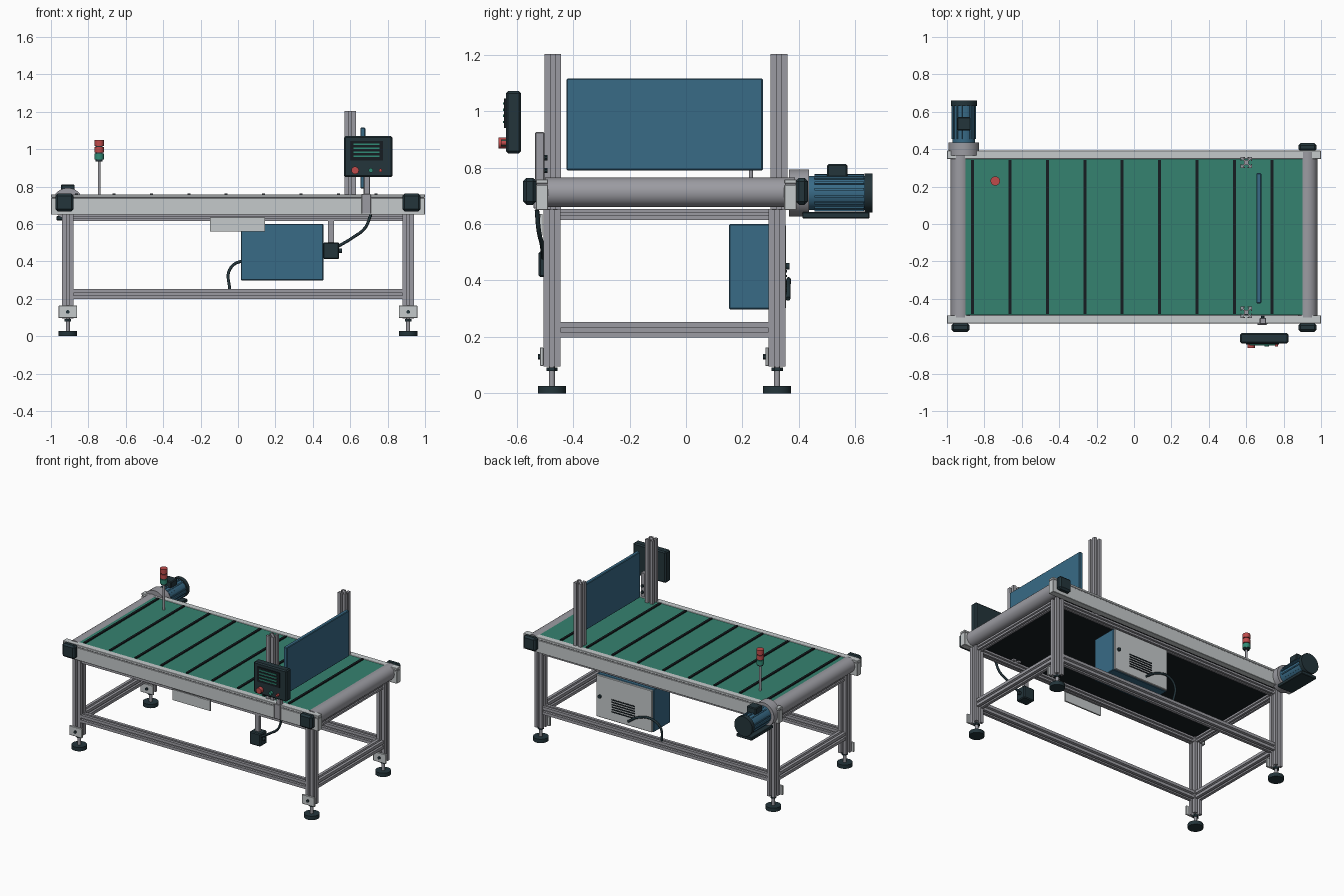
import bpy, bmesh, math
from mathutils import Vector

if "Cube" in bpy.data.objects:
    bpy.data.objects.remove(bpy.data.objects["Cube"])


def mat(name, *c):
    m = bpy.data.materials.new(name)
    m.diffuse_color = (*c, 1)
    m.use_nodes = True
    m.node_tree.nodes["Principled BSDF"].inputs["Base Color"].default_value = m.diffuse_color
    return m


STEEL = mat("aluminium grey", .33, .33, .36)
LIGHT = mat("light grey", .56, .59, .60)
GREEN = mat("belt green", .036, .225, .16)
BLUE = mat("panel blue", .04, .145, .24)
DARK = mat("dark slate", .017, .035, .043)
BLACK = mat("rubber black", .008, .012, .015)
RED = mat("signal red", .52, .07, .07)
TEAL = mat("signal green", .03, .26, .18)


def finish(name, bm, m, smooth=False):
    bmesh.ops.recalc_face_normals(bm, faces=bm.faces)
    me = bpy.data.meshes.new(name)
    bm.to_mesh(me)
    bm.free()
    ob = bpy.data.objects.new(name, me)
    bpy.context.collection.objects.link(ob)
    me.materials.append(m)
    if smooth:
        bpy.context.view_layer.objects.active = ob
        ob.select_set(True)
        bpy.ops.object.shade_smooth_by_angle(angle=math.radians(35))
        ob.select_set(False)
    return ob


def box(name, m, x, y, z, bevel=0):
    """Box from (min, max) ranges, with optional chamfer."""
    bm = bmesh.new()
    bmesh.ops.create_cube(bm, size=1)
    for v in bm.verts:
        v.co = [r[0] + (r[1] - r[0]) * (c + .5) for r, c in zip((x, y, z), v.co)]
    if bevel:
        bmesh.ops.bevel(bm, geom=bm.edges[:], offset=bevel, segments=1, affect='EDGES')
    return finish(name, bm, m)


def extrude(name, m, pts, a, b, smooth=False):
    """Extrude a cross-section from point a to point b."""
    a, b = Vector(a), Vector(b)
    d = (b - a).normalized()
    u = Vector((1, 0, 0)) if abs(d.z) > .9 else Vector((0, 0, 1))
    v = d.cross(u)
    bm = bmesh.new()
    lo, hi = [[bm.verts.new(o + u * p + v * q) for p, q in pts] for o in (a, b)]
    n = len(pts)
    for i in range(n):
        j = (i + 1) % n
        bm.faces.new((lo[i], lo[j], hi[j], hi[i]))
    bm.faces.new(lo[::-1])
    bm.faces.new(hi)
    return finish(name, bm, m, smooth)


def rod(name, m, a, b, r, n=24):
    pts = [(r * math.cos((i + .5) * math.tau / n), r * math.sin((i + .5) * math.tau / n)) for i in range(n)]
    return extrude(name, m, pts, a, b, n > 10)


def slot_bar(name, a, b, h):
    """Slotted square aluminium bar of half width h."""
    side = [(-1, -1), (-.25, -1), (-.25, -.82), (-.5, -.82), (-.27, -.42),
            (.27, -.42), (.5, -.82), (.25, -.82), (.25, -1)]
    pts = []
    for k in range(4):
        for x, y in side:
            for _ in range(k):
                x, y = -y, x
            pts.append((x * h, y * h))
    return extrude(name, STEEL, pts, a, b)


def cable(name, pts, r):
    cu = bpy.data.curves.new(name, 'CURVE')
    cu.dimensions = '3D'
    cu.bevel_depth, cu.bevel_resolution, cu.resolution_u = r, 2, 8
    cu.use_fill_caps = True
    sp = cu.splines.new('BEZIER')
    sp.bezier_points.add(len(pts) - 1)
    for bp, p in zip(sp.bezier_points, pts):
        bp.co = p
        bp.handle_left_type = bp.handle_right_type = 'AUTO'
    tmp = bpy.data.objects.new(name + "_path", cu)
    bpy.context.collection.objects.link(tmp)
    bpy.context.view_layer.update()
    me = bpy.data.meshes.new_from_object(tmp.evaluated_get(bpy.context.evaluated_depsgraph_get()))
    bpy.data.objects.remove(tmp)
    me.materials.clear()
    me.materials.append(DARK)
    for p in me.polygons:
        p.use_smooth = True
    bpy.context.collection.objects.link(bpy.data.objects.new(name, me))


LX, YF, YB = .91, -.475, .323

# Legs with levelling feet and floor brackets
for x in (-LX, LX):
    for y in (YF, YB):
        slot_bar("leg", (x, y, .095), (x, y, .652), .03)
        rod("foot_pad", DARK, (x, y, 0), (x, y, .027), .05)
        rod("foot_stem", STEEL, (x, y, .025), (x, y, .1), .011, 12)
        rod("foot_nut", DARK, (x, y, .079), (x, y, .092), .02, 6)
        box("foot_bracket", LIGHT, (x - .05, x + .05), (y - .042, y - .03), (.097, .163), .002)
        rod("bracket_bolt", DARK, (x, y - .05, .13), (x, y - .04, .13), .01, 8)

# Lower and upper frame bars
for z, h in ((.225, .027), (.634, .019)):
    for y in (YF, YB):
        slot_bar("long_frame_bar", (-LX + .028, y, z), (LX - .028, y, z), h)
    for x in (-LX, LX):
        slot_bar("cross_frame_bar", (x, YF + .028, z), (x, YB - .028, z), h)

# Side rails with a raised lip
for y0, y1 in ((-.532, -.488), (.348, .392)):
    box("side_rail", LIGHT, (-1, 1), (y0, y1), (.65, .739), .002)
    box("side_rail_groove", STEEL, (-.998, .998), (y0 + .003, y1 - .003), (.738, .744))
    box("side_rail_lip", LIGHT, (-1, 1), (y0, y1), (.743, .758), .002)

# Belt: green on top, black elsewhere
belt = box("belt", GREEN, (-.905, .905), (-.487, .347), (.662, .756))
belt.data.materials.append(BLACK)
for p in belt.data.polygons:
    p.material_index = 0 if p.normal.z > .5 else 1
for i in range(9):
    x = -.863 + .2 * i
    box("belt_cleat", BLACK, (x - .008, x + .008), (-.482, .342), (.75, .764))

# End rollers and bearing blocks
for x in (-.928, .928):
    rod("end_roller", STEEL, (x, -.5, .712), (x, .386, .712), .052, 40)
    for y0, y1 in ((-.577, -.53), (.388, .432)):
        if y0 > 0 and x < 0:
            continue
        box("bearing_block", DARK, (x - .049, x + .049), (y0, y1), (.668, .763), .012)

# Drive motor
mx, mz = -.91, .71
rod("gearbox", STEEL, (mx, .365, mz), (mx, .435, mz), .083, 32)
rod("motor_collar", STEEL, (mx, .43, mz), (mx, .455, mz), .055, 32)
rod("motor_body", BLUE, (mx, .425, mz), (mx, .637, mz), .061, 32)
for i in range(16):
    a = math.tau * (i + .5) / 16
    c, s = math.cos(a), math.sin(a)
    extrude("motor_fin", BLUE, [(.067 * math.cos(a + t) * k, .067 * math.sin(a + t) * k)
                                for t, k in ((-.06, .88), (-.06, 1), (.06, 1), (.06, .88))],
            (mx, .455, mz), (mx, .63, mz))
rod("motor_fan_cover", DARK, (mx, .632, mz), (mx, .66, mz), .07, 32)
box("motor_terminal_box", DARK, (mx - .037, mx + .037), (.5, .572), (.765, .812), .005)
box("motor_base", DARK, (mx - .06, mx + .06), (.412, .65), (.62, .642), .003)

# Uprights and guard panel
for y in (YF + .003, YB + .006):
    slot_bar("upright_post", (.6, y, .65), (.6, y, 1.203), .03)
box("guard_panel", BLUE, (.654, .681), (-.424, .272), (.79, 1.115), .004)

# Operator panel with screen lines and buttons
box("control_box", DARK, (.568, .825), (-.638, -.584), (.85, 1.071), .008)
box("control_screen", BLACK, (.6, .775), (-.645, -.636), (.94, 1.045))
for i in range(4):
    z = .961 + i * .022
    box("screen_line", TEAL, (.618, .757), (-.649, -.644), (z - .004, z + .004))
rod("stop_button", RED, (.626, -.664, .887), (.626, -.636, .887), .02)
rod("start_button", TEAL, (.71, -.655, .887), (.71, -.636, .887), .012, 16)
rod("reset_button", RED, (.762, -.655, .887), (.762, -.636, .887), .009, 16)
box("control_post", STEEL, (.672, .706), (-.535, -.502), (.755, .925), .003)
box("control_post_foot", STEEL, (.66, .71), (-.54, -.53), (.655, .76), .002)
for z in (.79, .835):
    rod("post_bolt", DARK, (.689, -.505, z), (.689, -.49, z), .01, 8)

# Hanging junction box and its cable
box("junction_hanger", STEEL, (.481, .512), (-.495, -.475), (.49, .63))
box("junction_box", DARK, (.455, .54), (-.522, -.445), (.412, .502), .006)
rod("cable_gland", DARK, (.538, -.485, .457), (.556, -.485, .457), .012, 12)
cable("control_cable", [(.535, -.505, .48), (.61, -.51, .525), (.68, -.522, .58), (.71, -.528, .65)], .008)

# Hanging tray plate at the front
box("tray_plate", LIGHT, (-.15, .145), (-.518, -.508), (.56, .635))
extrude("tray_gusset", LIGHT, [(.613, .05), (.635, .05), (.635, .13)],
        (0, -.523, 0), (0, -.517, 0))

# Electrical cabinet with light door, vents, lock and cable
box("cabinet_body", BLUE, (.015, .457), (.152, .342), (.298, .6), .004)
box("cabinet_door", LIGHT, (.018, .454), (.34, .354), (.301, .597), .003)
for i in range(6):
    z = .365 + i * .017
    box("door_vent", BLACK, (.15, .335), (.352, .357), (z - .004, z + .004))
rod("door_lock", DARK, (.425, .352, .45), (.425, .366, .45), .012, 12)
cable("cabinet_cable", [(.2, .362, .335), (.12, .363, .385), (.015, .362, .4),
                        (-.045, .352, .355), (-.045, .333, .25)], .008)

# Signal tower
sx, sy = -.742, .23
rod("signal_pole", STEEL, (sx, sy, .755), (sx, sy, .94), .008, 12)
rod("signal_core", DARK, (sx, sy, .935), (sx, sy, 1.045), .019, 20)
for z, m in ((.945, TEAL), (.981, RED), (1.018, RED)):
    rod("signal_lamp", m, (sx, sy, z), (sx, sy, z + .031), .025)
